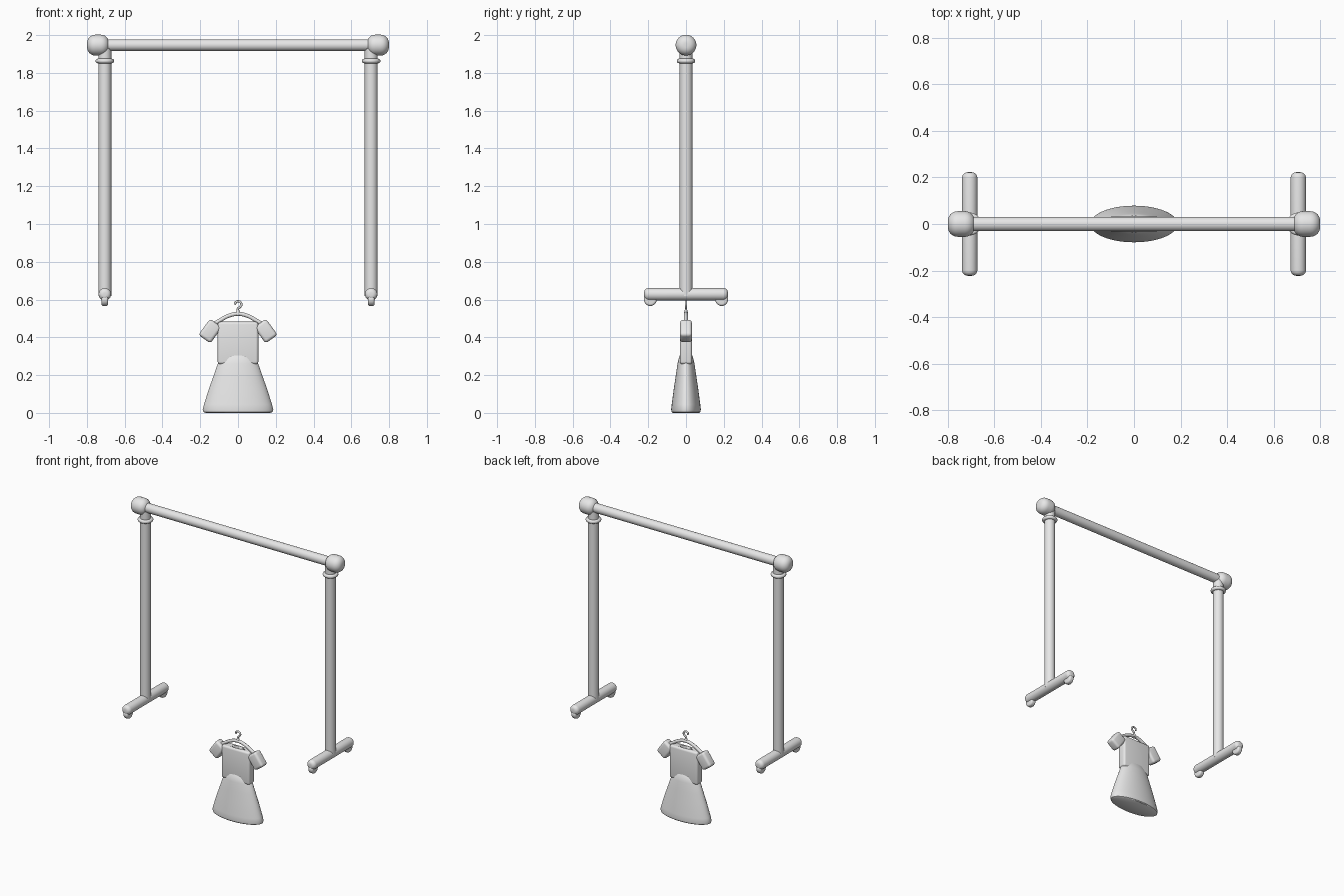
import bpy, bmesh, math
from mathutils import Matrix, Vector

cube = bpy.data.objects.get("Cube")
if cube:
    bpy.data.objects.remove(cube, do_unlink=True)

grey = bpy.data.materials.new("light_grey")
grey.use_nodes = True
COLOR = (0.8, 0.8, 0.8, 1)
grey.diffuse_color = COLOR
grey.node_tree.nodes["Principled BSDF"].inputs["Base Color"].default_value = COLOR


def finish(name, bm, matrix=Matrix(), angle=40):
    bmesh.ops.recalc_face_normals(bm, faces=bm.faces)
    mesh = bpy.data.meshes.new(name)
    bm.transform(matrix)
    bm.to_mesh(mesh)
    bm.free()
    mesh.materials.append(grey)
    obj = bpy.data.objects.new(name, mesh)
    bpy.context.collection.objects.link(obj)
    bpy.ops.object.select_all(action="DESELECT")
    obj.select_set(True)
    bpy.context.view_layer.objects.active = obj
    bpy.ops.object.shade_smooth_by_angle(angle=math.radians(angle))
    return obj


def lathe(name, profile, matrix, squash=1.0, sides=32):
    """Closed solid turned around local z from (radius, height) pairs."""
    bm = bmesh.new()
    rings = []
    for r, h in profile:
        rings.append([bm.verts.new((r * math.cos(a), r * squash * math.sin(a), h))
                      for a in (math.tau * i / sides for i in range(sides))])
    for low, high in zip(rings, rings[1:]):
        for i in range(sides):
            j = (i + 1) % sides
            bm.faces.new((low[i], low[j], high[j], high[i]))
    bm.faces.new(rings[0][::-1])
    bm.faces.new(rings[-1])
    return finish(name, bm, matrix)


def rounded_box(name, size, bevel, matrix, taper=1.0):
    bm = bmesh.new()
    bmesh.ops.create_cube(bm, size=1)
    for v in bm.verts:
        v.co = Vector(c * s for c, s in zip(v.co, size))
        if v.co.z > 0:
            v.co.x *= taper
    bmesh.ops.bevel(bm, geom=bm.edges[:], offset=bevel, segments=4,
                    profile=0.5, affect="EDGES")
    return finish(name, bm, matrix)


def tube(name, points, radius):
    """Round rod along a smooth path in the xz plane."""
    curve = bpy.data.curves.new(name, "CURVE")
    curve.dimensions = "3D"
    curve.bevel_depth = radius
    curve.bevel_resolution = 3
    curve.use_fill_caps = True
    spline = curve.splines.new("BEZIER")
    spline.bezier_points.add(len(points) - 1)
    for p, (x, z) in zip(spline.bezier_points, points):
        p.co = (x, 0, z)
        p.handle_left_type = p.handle_right_type = "AUTO"
    curve.materials.append(grey)
    obj = bpy.data.objects.new(name, curve)
    bpy.context.collection.objects.link(obj)
    bpy.ops.object.select_all(action="DESELECT")
    obj.select_set(True)
    bpy.context.view_layer.objects.active = obj
    bpy.ops.object.convert(target="MESH")
    bpy.ops.object.shade_smooth_by_angle(angle=math.radians(50))


def place(x, y, z):
    return Matrix.Translation((x, y, z))


ALONG_X = Matrix.Rotation(math.pi / 2, 4, "Y")
ALONG_Y = Matrix.Rotation(math.pi / 2, 4, "X")


def rounded_ends(radius, half, ease, steps=6):
    """Profile of a rod whose ends are eased over the given length."""
    arc = [math.pi / 2 * i / steps for i in range(steps + 1)]
    end = [(radius - ease + ease * math.cos(a), half - ease + ease * math.sin(a)) for a in arc]
    return [(r, -h) for r, h in reversed(end)] + end


# Top rail
lathe("top_rail", [(0.031, -0.72), (0.031, 0.72)], place(0, 0, 1.947) @ ALONG_X)

for side, s in (("right", -1), ("left", 1)):
    x = 0.705 * s
    # Ball-like corner knob, slightly flattened on its ends
    lathe(side + "_knob", rounded_ends(0.055, 0.058, 0.043),
          place(0.741 * s, 0, 1.947) @ ALONG_X)
    # Upright and its collar
    lathe(side + "_post", [(0.034, 0.62), (0.034, 1.93)], place(x, 0, 0))
    lathe(side + "_collar", rounded_ends(0.049, 0.012, 0.0115), place(x, 0, 1.863))
    # Foot bar with a wheel under each end
    lathe(side + "_foot", rounded_ends(0.033, 0.222, 0.024), place(x, 0, 0.628) @ ALONG_Y)
    for end, t in (("front", -1), ("back", 1)):
        lathe(f"{side}_{end}_wheel", rounded_ends(0.034, 0.018, 0.012),
              place(x, 0.189 * t, 0.6) @ ALONG_X)

# Skirt: an oval flared cone with a rounded hem
lathe("skirt", [(0.170, 0.0), (0.183, 0.005), (0.187, 0.018), (0.180, 0.045), (0.153, 0.13),
                (0.128, 0.20), (0.107, 0.26), (0.085, 0.30), (0.04, 0.32)],
      place(0, 0, 0), squash=0.42, sides=48)

# Bodice with a neck opening cut in the top
bodice = rounded_box("bodice", (0.215, 0.064, 0.225), 0.014, place(0, 0, 0.37))
cutter = lathe("neck_cutter", [(0.042, -0.03), (0.042, 0.03)], place(0, 0, 0.49), squash=0.4)
cutter.hide_render = True
cutter.hide_viewport = True
cut = bodice.modifiers.new("neck_opening", "BOOLEAN")
cut.operation = "DIFFERENCE"
cut.object = cutter

# Short sleeves angled outwards
for side, s in (("right", -1), ("left", 1)):
    tilt = Matrix.Rotation(-s * math.radians(36), 4, "Y")
    rounded_box(side + "_sleeve", (0.078, 0.062, 0.105), 0.016,
                place(0.147 * s, 0, 0.433) @ Matrix.Rotation(s * math.radians(-72), 4, "Y") @ tilt.inverted())

# Hanger with curved shoulders and a hook
tube("hanger_arms", [(-0.15, 0.455), (-0.10, 0.487), (-0.045, 0.516), (0, 0.524),
                     (0.045, 0.516), (0.10, 0.487), (0.15, 0.455)], 0.011)
lathe("hanger_neck", [(0.012, 0.515), (0.010, 0.535), (0.006, 0.545)], place(0, 0, 0))
tube("hanger_hook", [(0, 0.525), (0, 0.552), (0.012, 0.562), (0.018, 0.576),
                     (0.006, 0.59), (-0.012, 0.586), (-0.016, 0.573)], 0.006)
